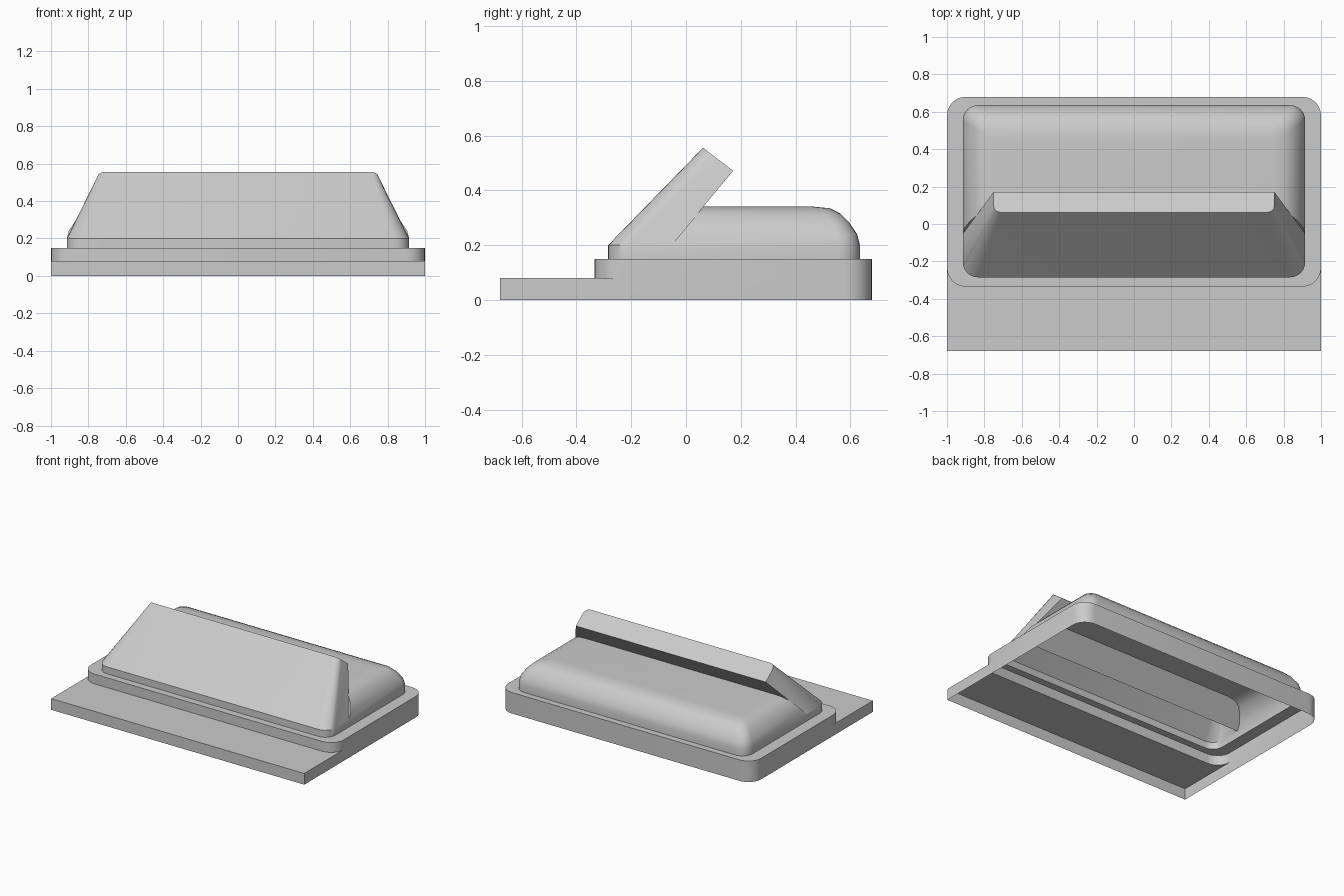
import bpy, bmesh
from math import cos, sin, pi
from mathutils import Vector

if "Cube" in bpy.data.objects:
    bpy.data.objects.remove(bpy.data.objects["Cube"])

N = 6  # segments per rounded corner


def rounded(x, y0, y1, r, z):
    """Rounded rectangle, counter-clockwise from the front right corner."""
    centres = [(x - r, y0 + r), (x - r, y1 - r), (r - x, y1 - r), (r - x, y0 + r)]
    return [(cx + r * cos(a), cy + r * sin(a), z)
            for k, (cx, cy) in enumerate(centres)
            for a in [(k - 1 + i / N) * pi / 2 for i in range(N + 1)]]


def verts(bm, pts):
    return [bm.verts.new(p) for p in pts]


def bridge(bm, low, high, closed=True):
    n = len(low)
    for i in range(n if closed else n - 1):
        j = (i + 1) % n
        bm.faces.new((low[i], low[j], high[j], high[i]))


def finish(bm, name):
    bmesh.ops.remove_doubles(bm, verts=bm.verts[:], dist=0.0005)
    bmesh.ops.recalc_face_normals(bm, faces=bm.faces[:])
    mesh = bpy.data.meshes.new(name)
    bm.to_mesh(mesh)
    bm.free()
    ob = bpy.data.objects.new(name, mesh)
    bpy.context.collection.objects.link(ob)
    bpy.ops.object.select_all(action='DESELECT')
    ob.select_set(True)
    bpy.context.view_layer.objects.active = ob
    bpy.ops.object.shade_smooth_by_angle(angle=0.61)


TUB = (0.915, -0.285, 0.635, 0.08)

# Stepped base, open underneath: deck, its wall, front shelf and outer skirt
bm = bmesh.new()
deck_low = verts(bm, rounded(1, -0.335, 0.68, 0.1, 0.08))
deck_top = verts(bm, rounded(1, -0.335, 0.68, 0.1, 0.15))
deck_hole = verts(bm, rounded(*TUB, 0.15))
bridge(bm, deck_low, deck_top)
bridge(bm, deck_top, deck_hole)
left, right = verts(bm, [(-1, -0.68, 0.08), (1, -0.68, 0.08)])
bm.faces.new([left, right] + deck_low[N::-1] + deck_low[:3 * N + 2:-1])
skirt_top = [right] + deck_low[N:3 * N + 4] + [left]
skirt_low = verts(bm, [(v.co.x, v.co.y, 0) for v in skirt_top])
bridge(bm, skirt_low, skirt_top)
finish(bm, "stepped_base")

# Domed cover: rounded rings, cut away along the back plane of the panel
bm = bmesh.new()
profile = [(0.2, 0), (0.24, 0.01), (0.285, 0.04), (0.315, 0.07), (0.335, 0.11), (0.341, 0.17)]
rings = [verts(bm, rounded(0.915 - d, -0.285, 0.635 - d, 0.08 - d * 0.3, z))
         for z, d in profile]
for a, b in zip(rings, rings[1:]):
    bridge(bm, a, b)
bm.faces.new(rings[-1])
back_low, back_top = Vector((0, -0.053, 0.2)), Vector((0, 0.172, 0.472))
slope = back_top - back_low
cut = bmesh.ops.bisect_plane(bm, geom=bm.verts[:] + bm.edges[:] + bm.faces[:],
                             plane_co=back_low, plane_no=(0, slope.z, -slope.y),
                             clear_inner=True)["geom_cut"]
seam = sorted((v for v in cut if isinstance(v, bmesh.types.BMVert)), key=lambda v: v.co.x)

# Short upright wall below the dome and panel
foot = verts(bm, rounded(*TUB, 0.15))
rim = verts(bm, rounded(*TUB, 0.2))
bridge(bm, foot, rim)

# Leaning front panel, tapering to a narrower top edge
F, B = Vector((0, 0.062, 0.556)), back_top


def top_point(x, u):
    p = F.lerp(B, u)
    return (x, p.y, p.z)


arc = [(0.71 + 0.04 * cos(a), 0.3 * (1 + sin(a)))
       for a in [(-1 + i / N) * pi / 2 for i in range(N + 1)]]
half = arc + [(0.75, 1)]
top = verts(bm, [top_point(-x, u) for x, u in reversed(half)] +
            [top_point(x, u) for x, u in half])
bottom = [seam[0]] + rim[3 * N + 3:] + rim[:N + 1] + [seam[-1]]
bridge(bm, bottom, top, closed=False)
bm.faces.new(top)
bm.faces.new([top[0], top[-1]] + seam[::-1])
finish(bm, "cover_with_panel")
